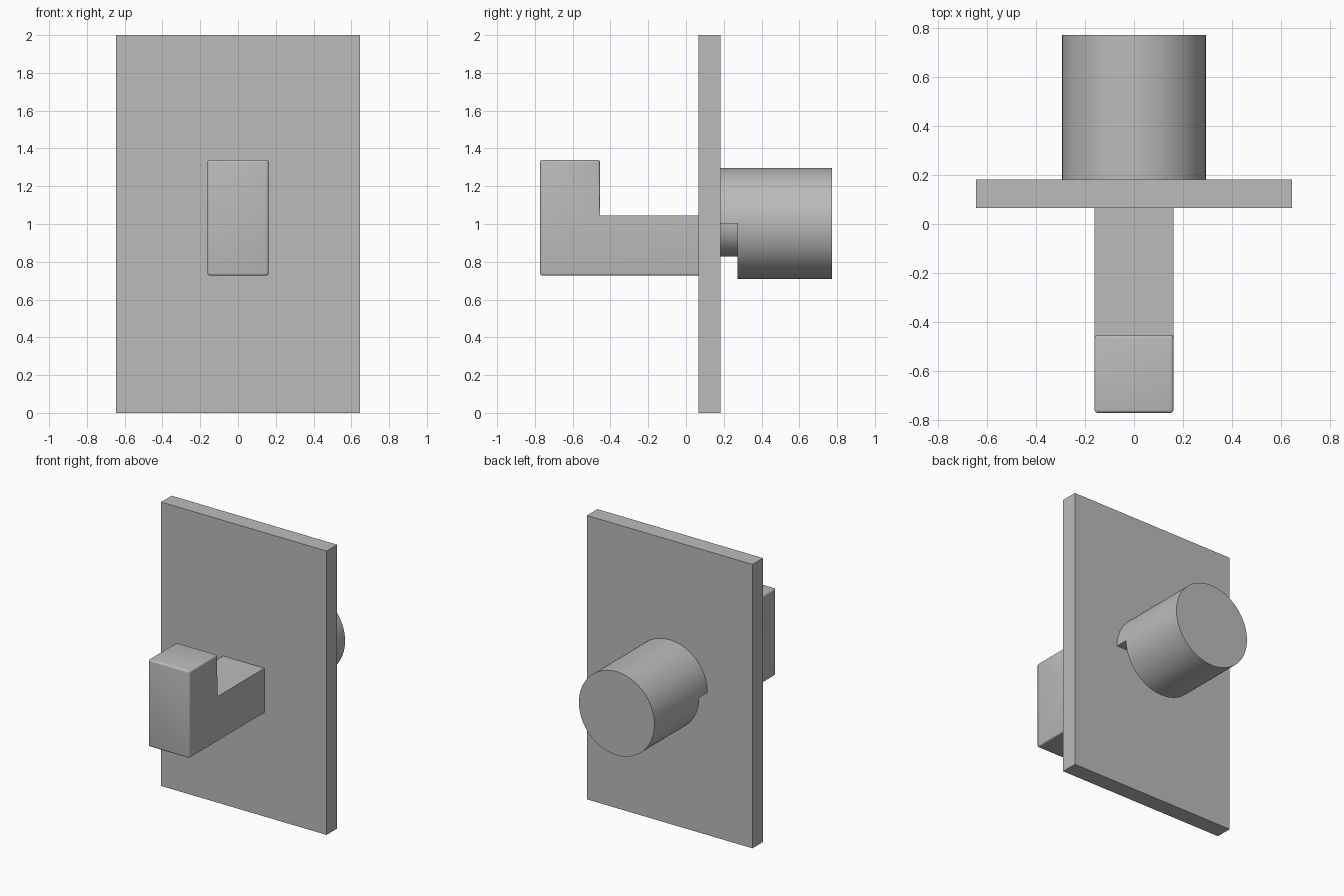
import bpy, bmesh, math

if "Cube" in bpy.data.objects:
    bpy.data.objects.remove(bpy.data.objects["Cube"])

grey = bpy.data.materials.new("light grey")
grey.diffuse_color = (0.5, 0.5, 0.5, 1)
grey.use_nodes = True
grey.node_tree.nodes["Principled BSDF"].inputs["Base Color"].default_value = grey.diffuse_color


def extrude_profile(name, pts, to_world, depth):
    """Extrude a 2D outline; to_world maps (u, v, depth) to x, y, z."""
    bm = bmesh.new()
    rings = [[bm.verts.new(to_world(u, v, d)) for u, v in pts] for d in depth]
    n = len(pts)
    for ring in rings:
        bm.faces.new(ring)
    for i in range(n):
        j = (i + 1) % n
        bm.faces.new((rings[0][i], rings[0][j], rings[1][j], rings[1][i]))
    bmesh.ops.recalc_face_normals(bm, faces=bm.faces)
    me = bpy.data.meshes.new(name)
    bm.to_mesh(me)
    bm.free()
    me.materials.append(grey)
    ob = bpy.data.objects.new(name, me)
    bpy.context.collection.objects.link(ob)
    return ob


def smooth(ob, angle=30):
    bpy.ops.object.select_all(action='DESELECT')
    ob.select_set(True)
    bpy.context.view_layer.objects.active = ob
    bpy.ops.object.shade_smooth_by_angle(angle=math.radians(angle))


def arc(r, a0, a1, n):
    return [(r * math.cos(math.radians(a0 + (a1 - a0) * i / n)),
             r * math.sin(math.radians(a0 + (a1 - a0) * i / n))) for i in range(n + 1)]


def along_y(u, v, d):
    return (u, d, v + 1.003)


# Wall plate
extrude_profile("wall_plate", [(-.645, 0), (.645, 0), (.645, 2), (-.645, 2)],
                lambda u, v, d: (u, d, v), (0.065, 0.182))

# L-shaped hook with softly rounded outer edges, its root set into the plate
hook = extrude_profile(
    "hook", [(-.772, .727), (.1, .727), (.1, 1.045), (-.455, 1.045), (-.455, 1.34), (-.772, 1.34)],
    lambda u, v, d: (d, u, v), (-.161, .161))
bm = bmesh.new()
bm.from_mesh(hook.data)


def is_rounded(e):
    a, b = (v.co for v in e.verts)
    at_root = a.y > 0 and b.y > 0
    arm_top = all(abs(c.z - 1.045) < .01 for c in (a, b))
    return not at_root and not arm_top


bmesh.ops.bevel(bm, geom=[e for e in bm.edges if is_rounded(e)], offset=.012,
                segments=4, profile=.5, affect='EDGES', clamp_overlap=True)
bm.to_mesh(hook.data)
bm.free()
smooth(hook, 35)

# Rear boss: full drum, plus a stepped neck (wide upper half, narrow lower half)
R, r = 0.294, 0.176
drum = extrude_profile("rear_drum", arc(R, 0, 360, 96)[:-1], along_y, (0.272, 0.772))
neck = extrude_profile("stepped_neck", arc(R, 0, 180, 48) + arc(r, 180, 360, 48),
                       along_y, (0.182, 0.272))
smooth(drum)
smooth(neck)
